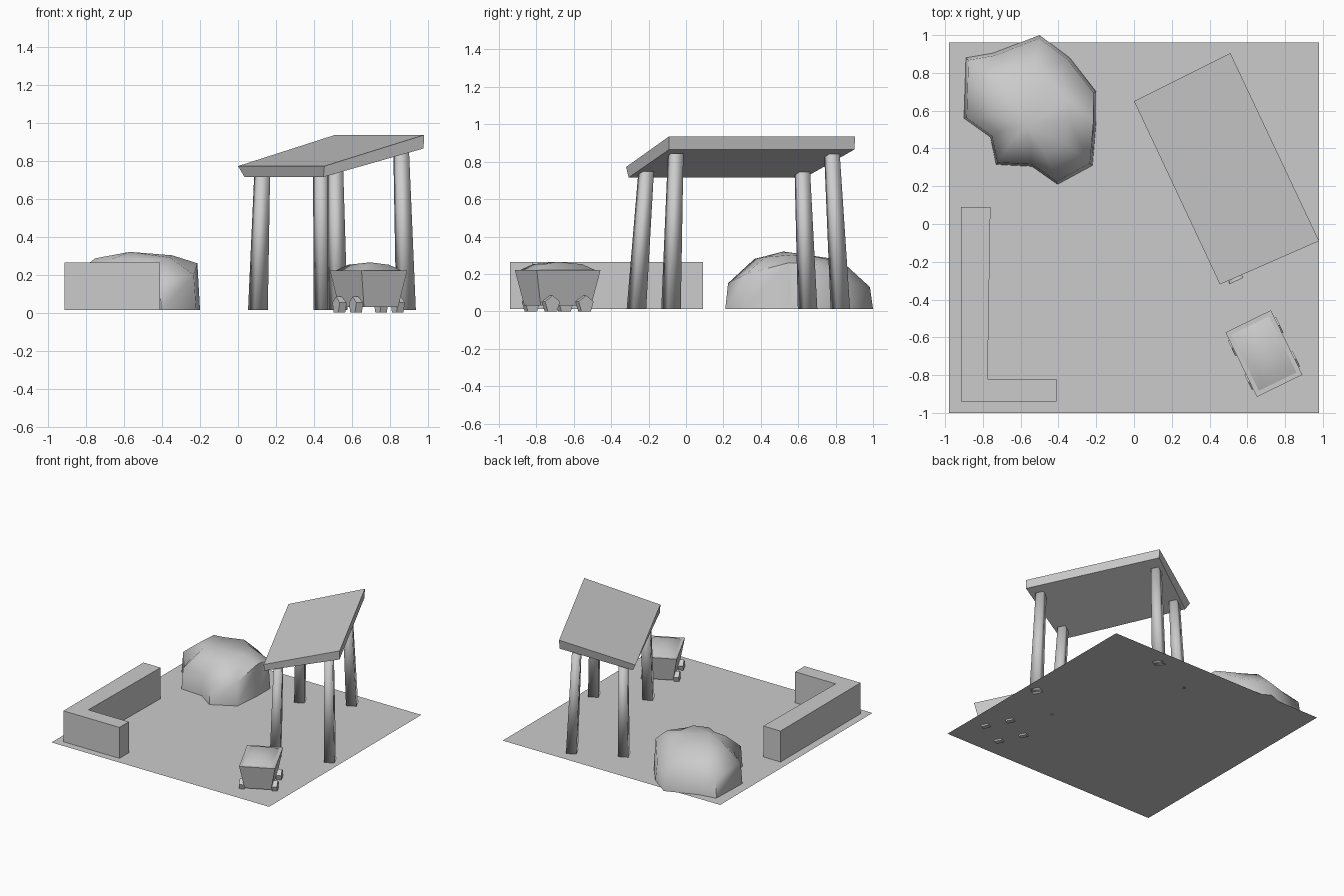
import bpy, math
from mathutils import Matrix, Vector

if "Cube" in bpy.data.objects:
    bpy.data.objects.remove(bpy.data.objects["Cube"])

FLOOR = 0.013
ANG = math.radians(26)


def make(name, verts, faces, smooth=None):
    me = bpy.data.meshes.new(name)
    me.from_pydata([tuple(v) for v in verts], [], faces)
    me.validate()
    ob = bpy.data.objects.new(name, me)
    bpy.context.collection.objects.link(ob)
    if smooth:
        bpy.ops.object.select_all(action='DESELECT')
        ob.select_set(True)
        bpy.context.view_layer.objects.active = ob
        bpy.ops.object.shade_smooth_by_angle(angle=math.radians(smooth))
    return ob


def loft(name, rings, apex=None, smooth=None):
    """Skin counter-clockwise rings from bottom to top, capped or ending in an apex."""
    n = len(rings[0])
    verts = [v for r in rings for v in r]
    faces = [tuple(reversed(range(n)))]
    for k in range(len(rings) - 1):
        for i in range(n):
            j = (i + 1) % n
            faces.append((k*n + i, k*n + j, (k+1)*n + j, (k+1)*n + i))
    top = (len(rings) - 1) * n
    if apex:
        verts.append(apex)
        faces += [(top + i, top + (i+1) % n, len(verts) - 1) for i in range(n)]
    else:
        faces.append(tuple(range(top, top + n)))
    return make(name, verts, faces, smooth)


def rect(cx, cy, z, hx, hy, ang=ANG):
    c, s = math.cos(ang), math.sin(ang)
    return [(cx + a*hx*c - b*hy*s, cy + a*hx*s + b*hy*c, z)
            for a, b in ((-1, -1), (1, -1), (1, 1), (-1, 1))]


# Base sheet
make("base_sheet", [(-0.98, -1, FLOOR), (0.98, -1, FLOOR), (0.98, 0.96, FLOOR),
                    (-0.98, 0.96, FLOOR)], [(0, 1, 2, 3)])

# L-shaped wall
ell = [(-0.915, -0.94), (-0.41, -0.94), (-0.41, -0.82), (-0.775, -0.82),
       (-0.76, 0.09), (-0.915, 0.09)]
loft("corner_wall", [[(x, y, z) for x, y in ell] for z in (FLOOR, 0.265)], smooth=30)

# Sloping roof slab
loft("shelter_roof", [
    [(0.45, -0.307, 0.715), (0.978, -0.09, 0.865), (0.51, 0.9, 0.865), (0.034, 0.635, 0.715)],
    [(0.455, -0.32, 0.772), (0.98, -0.09, 0.936), (0.51, 0.905, 0.936), (0.0, 0.65, 0.772)]])

# Leaning, tapering posts
for i, (bx, by, tx, ty, z) in enumerate(((0.105, 0.65, 0.128, 0.622, 0.75),
                                         (0.525, -0.265, 0.513, -0.213, 0.75),
                                         (0.45, 0.825, 0.437, 0.78, 0.85),
                                         (0.885, -0.08, 0.86, -0.055, 0.845))):
    loft(f"shelter_post_{i+1}", [rect(bx, by, FLOOR, 0.039, 0.039),
                                 rect(tx, ty, z, 0.031, 0.031)], smooth=100)

# Irregular mound: outline with shoulder height for each corner
outline = [(-0.89, 0.88, .15), (-0.90, 0.56, .18), (-0.76, 0.46, .20), (-0.73, 0.315, .18),
           (-0.54, 0.305, .19), (-0.405, 0.21, .15), (-0.22, 0.31, .20), (-0.20, 0.55, .26),
           (-0.20, 0.70, .25), (-0.34, 0.88, .15), (-0.50, 1.0, .13), (-0.745, 0.905, .15)]
mid = Vector((-0.55, 0.58))


def shrink(x, y, s):
    return mid + (Vector((x, y)) - mid) * s


rings = [[(x, y, FLOOR) for x, y, h in outline],
         [(*shrink(x, y, 0.96), h) for x, y, h in outline],
         [(*shrink(x, y, 0.58), 0.25 + 0.2 * h) for x, y, h in outline]]
loft("mound", rings, apex=(-0.57, 0.52, 0.32), smooth=60)

# Cart body: tapered tub with rim and heaped load
CX, CY = 0.688, -0.686
loft("cart_tub", [rect(CX, CY, 0.03, 0.1, 0.15), rect(CX, CY, 0.222, 0.134, 0.19),
                  rect(CX, CY, 0.222, 0.117, 0.172)], smooth=30)
loft("cart_load", [rect(CX, CY, 0.218, 0.117, 0.172), rect(CX, CY, 0.252, 0.065, 0.115)],
     apex=(CX + 0.01, CY, 0.265), smooth=60)

# Five-sided cart wheels
frame = Matrix.Translation((CX, CY, 0)) @ Matrix.Rotation(ANG, 4, 'Z')
for sx in (-1, 1):
    for sy in (-1, 1):
        sides = [[frame @ Vector((sx*0.122 + dx,
                                  sy*0.1 + 0.047*math.cos(math.pi/2 + a*math.tau/5),
                                  0.038 + 0.047*math.sin(math.pi/2 + a*math.tau/5)))
                  for a in range(5)] for dx in (-0.02, 0.02)]
        loft(f"cart_wheel_{'left' if sx < 0 else 'right'}_{'front' if sy < 0 else 'back'}",
             sides, smooth=30)
